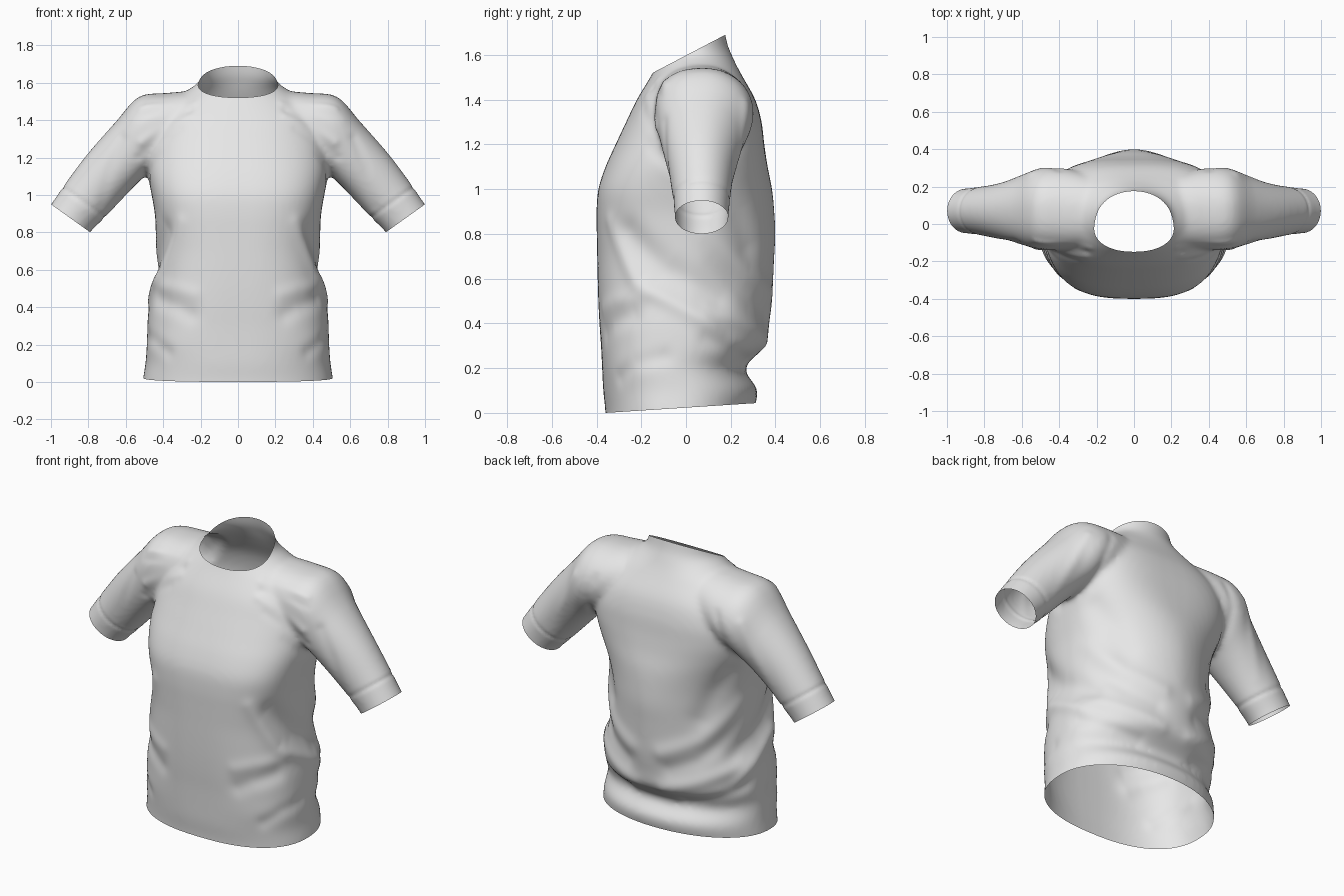
import bpy
import bmesh
import math
from mathutils import Vector
from mathutils.geometry import intersect_point_line

cube = bpy.data.objects.get("Cube")
if cube:
    bpy.data.objects.remove(cube, do_unlink=True)


def refine(rows, steps=4):
    """Catmull-Rom interpolation between rows of section parameters."""
    out = []
    for i in range(len(rows) - 1):
        p0, p1 = rows[max(i - 1, 0)], rows[i]
        p2, p3 = rows[i + 1], rows[min(i + 2, len(rows) - 1)]
        for s in range(steps):
            t = s / steps
            out.append([0.5 * (2 * b + (c - a) * t + (2 * a - 5 * b + 4 * c - d) * t * t
                               + (3 * b - a - 3 * c + d) * t ** 3)
                        for a, b, c, d in zip(p0, p1, p2, p3)])
    out.append(list(rows[-1]))
    return out


def power(value, exponent):
    return math.copysign(abs(value) ** (2 / exponent), value)


def loft(bm, sections):
    """Closed tube through rings of points."""
    rings = [[bm.verts.new(p) for p in ring] for ring in sections]
    n = len(rings[0])
    faces = [bm.faces.new(rings[0]), bm.faces.new(rings[-1])]
    for a, b in zip(rings, rings[1:]):
        for i in range(n):
            j = (i + 1) % n
            faces.append(bm.faces.new((a[i], a[j], b[j], b[i])))
    bmesh.ops.recalc_face_normals(bm, faces=faces)


def outline(front, back, front_square, back_square):
    """Section outline as (across, y) pairs, across running from -1 to 1."""
    mid, depth = (front + back) / 2, (back - front) / 2
    pairs = []
    for i in range(64):
        a = 2 * math.pi * i / 64
        n = front_square if math.sin(a) < 0 else back_square
        pairs.append((power(math.cos(a), n), mid + depth * power(math.sin(a), n)))
    return pairs


def torso_ring(z, half_width, *section):
    return [(half_width * u, y, z) for u, y in outline(*section)]


def sleeve_ring(side, top_x, top_z, low_x, low_z, *section):
    top, low = Vector((side * top_x, 0, top_z)), Vector((side * low_x, 0, low_z))
    return [low.lerp(top, (1 + u) / 2) + Vector((0, y, 0)) for u, y in outline(*section)]


# Torso sections: height, half width, front, back, front and back squareness
torso = [
    (-.1, .515, -.36, .3, 2.4, 2.1), (0, .51, -.36, .3, 2.4, 2.1),
    (.1, .495, -.37, .32, 2.5, 2.1), (.2, .488, -.375, .265, 2.6, 2.2),
    (.3, .485, -.38, .355, 2.7, 2), (.4, .477, -.387, .372, 2.7, 1.9),
    (.5, .46, -.392, .385, 2.7, 1.85), (.6, .447, -.395, .39, 2.7, 1.8),
    (.7, .44, -.397, .395, 2.7, 1.8), (.8, .44, -.399, .4, 2.8, 1.8),
    (.9, .445, -.4, .395, 2.9, 1.9), (1, .462, -.392, .385, 2.9, 2.1),
    (1.1, .48, -.36, .365, 2.7, 2.5), (1.2, .485, -.315, .35, 2.5, 2.9),
    (1.3, .475, -.268, .338, 2.4, 3), (1.4, .44, -.22, .31, 2.4, 2.8),
    (1.5, .36, -.16, .255, 2.2, 2.3), (1.55, .285, -.135, .228, 2, 2.1),
    (1.6, .215, -.125, .205, 2, 2), (1.65, .195, -.125, .185, 2, 2),
    (1.75, .19, -.125, .165, 2, 2)]

# Sleeve sections: upper edge x z, lower edge x z, front, back, squareness
sleeve = [
    (.2, 1.56, .2, 1.25, -.12, .25, 2.4, 2), (.38, 1.545, .34, 1.18, -.135, .295, 2.5, 2),
    (.53, 1.525, .47, 1.12, -.135, .3, 2.5, 1.95), (.65, 1.395, .55, 1.05, -.11, .255, 2.3, 2),
    (.8, 1.225, .64, .955, -.08, .217, 2.1, 2), (.91, 1.08, .72, .87, -.06, .2, 2, 2),
    (1, .95, .79, .8, -.05, .19, 2, 2), (1.07, .85, .86, .7, -.05, .19, 2, 2)]

bm = bmesh.new()
loft(bm, [torso_ring(*row) for row in refine(torso)])
for side in (-1, 1):
    loft(bm, [sleeve_ring(side, *row) for row in refine(sleeve)])
mesh = bpy.data.meshes.new("shirt")
bm.to_mesh(mesh)
bm.free()
shirt = bpy.data.objects.new("shirt", mesh)
bpy.context.collection.objects.link(shirt)

# Fuse torso and sleeves into one soft skin
remesh = shirt.modifiers.new("fuse", "REMESH")
remesh.mode = "VOXEL"
remesh.voxel_size = 0.013
soften = shirt.modifiers.new("soften", "SMOOTH")
soften.factor = 0.5
soften.iterations = 14
graph = bpy.context.evaluated_depsgraph_get()
fused = bpy.data.meshes.new_from_object(shirt.evaluated_get(graph))
shirt.modifiers.clear()
shirt.data = fused

# Cloth folds, mirrored: height, width, path
front_folds = [
    (.014, .04, (.33, -.37, .85), (.43, -.23, .58), (.47, .16, .37)),
    (-.022, .07, (.41, -.27, .8), (.44, -.1, .64), (.45, .15, .52)),
    (-.012, .05, (.43, -.25, .44), (.33, -.35, .4), (.26, -.38, .36)),
    (.006, .04, (.45, -.2, .52), (.34, -.34, .5), (.24, -.38, .47)),
    (-.008, .04, (.48, -.1, .25), (.44, -.22, .22), (.38, -.3, .16))]
back_folds = [
    (.012, .045, (.47, .12, .46), (.3, .28, .38), (.1, .37, .31)),
    (-.01, .04, (.48, .1, .33), (.34, .24, .26), (.2, .28, .22)),
    (.01, .05, (.45, .12, .8), (.3, .28, .62), (.1, .38, .53)),
    (-.01, .05, (.45, .15, .66), (.28, .29, .5), (.14, .36, .44)),
    (-.012, .07, (.42, .18, 1.02), (.36, .24, .9), (.3, .28, .75))]
sleeve_folds = [
    (-.006, .025, (.4, .3, 1.42), (.45, .28, 1.28), (.47, .2, 1.12)),
    (-.006, .03, (.45, -.19, 1.22), (.48, -.15, 1.17), (.49, -.05, 1.1)),
    (.007, .02, (.24, -.14, 1.5), (.38, -.12, 1.5), (.53, -.1, 1.47)),
    (-.007, .02, (.26, -.16, 1.46), (.4, -.15, 1.46), (.55, -.13, 1.42)),
    (.008, .025, (.26, -.19, 1.43), (.38, -.18, 1.38), (.52, -.14, 1.28)),
    (-.006, .025, (.32, -.21, 1.36), (.42, -.18, 1.3), (.53, -.12, 1.2)),
    (.006, .03, (.55, .27, 1.38), (.62, .24, 1.2), (.72, .16, 1.0)),
    (-.006, .03, (.62, -.1, 1.3), (.68, -.08, 1.15), (.74, -.02, .95))]


def fold_offset(point, folds):
    total = 0
    for height, width, *path in folds:
        gap = 9
        for a, b in zip(path, path[1:]):
            a, b = Vector(a), Vector(b)
            t = intersect_point_line(point, a, b)[1]
            gap = min(gap, (point - a.lerp(b, min(max(t, 0), 1))).length)
        total += height * math.exp(-(gap / width) ** 2)
    return total


bm = bmesh.new()
bm.from_mesh(fused)
bm.normal_update()
cuff_axis = Vector((.15, 0, -.21)).normalized()
cuff_end = Vector((.895, .07, .875))
moves = []
for v in bm.verts:
    p = Vector((abs(v.co.x), v.co.y, v.co.z))
    offset = fold_offset(p, front_folds + back_folds + sleeve_folds)
    if p.x > .6:  # cuff seam
        along = (p - cuff_end).dot(cuff_axis) + .11
        offset -= .004 * math.exp(-(along / .012) ** 2)
    moves.append(v.normal * offset)
for v, move in zip(bm.verts, moves):
    v.co += move


def open_end(point, normal, inside):
    """Cut the cloth along a plane and remove what lies beyond it."""
    point, normal = Vector(point), Vector(normal)
    faces = [f for f in bm.faces if inside(f.calc_center_median())]
    edges = {e for f in faces for e in f.edges}
    verts = {v for f in faces for v in f.verts}
    bmesh.ops.bisect_plane(bm, geom=faces + list(edges) + list(verts), dist=1e-5,
                           plane_co=point, plane_no=normal)
    beyond = []
    for f in bm.faces:
        c = f.calc_center_median()
        if inside(c) and (c - point).dot(normal) > 0:
            beyond.append(f)
    bmesh.ops.delete(bm, geom=beyond, context="FACES")


# Hem, neck and sleeve openings
open_end((0, -.36, 0), (0, .065, -1), lambda c: c.z < .15)
open_end((0, -.14, 1.525), (0, -.165, .315), lambda c: abs(c.x) < .23 and c.z > 1.46)
for side in (-1, 1):
    open_end((side * cuff_end.x, 0, cuff_end.z), (side * cuff_axis.x, 0, cuff_axis.z),
             lambda c: c.x * side > .62 and c.z < 1.3)

bm.to_mesh(fused)
bm.free()

# Plain cloth
cloth = bpy.data.materials.new("light grey cloth")
cloth.use_nodes = True
colour = (.8, .8, .8, 1)
cloth.diffuse_color = colour
cloth.node_tree.nodes["Principled BSDF"].inputs["Base Color"].default_value = colour
fused.materials.clear()
fused.materials.append(cloth)
for poly in fused.polygons:
    poly.use_smooth = True
    poly.material_index = 0
